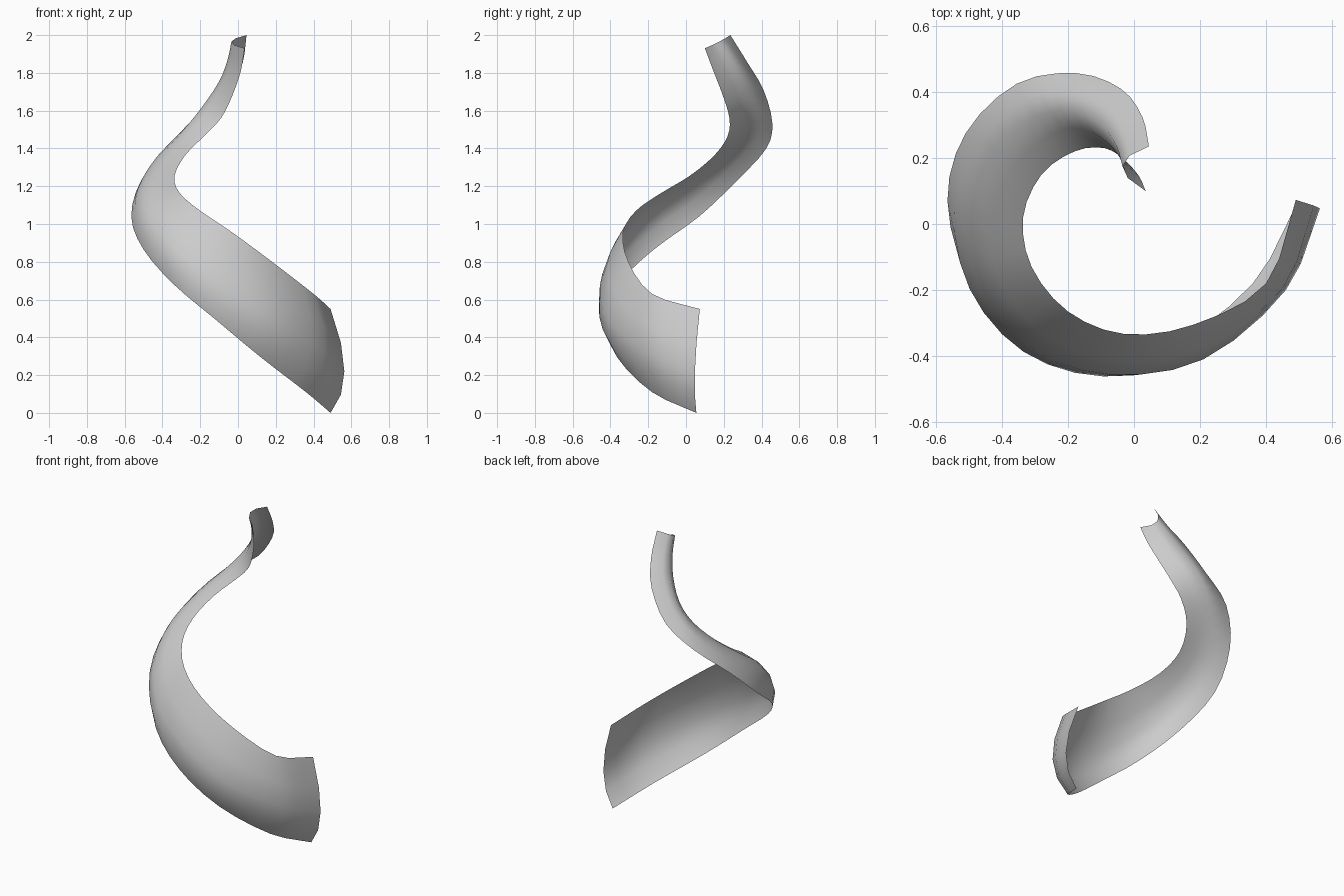
import bpy
from mathutils import Vector

# Cross-sections along the spiral: inner edge, crown, outer edge
SECTIONS = [
    ((.49, .073, .55), (.563, .047, .22), (.49, .055, 0)),
    ((.40, -.18, .63), (.46, -.20, .32), (.36, -.18, .11)),
    ((.18, -.305, .80), (.21, -.41, .49), (.12, -.365, .295)),
    ((-.03, -.333, .955), (-.07, -.456, .675), (-.12, -.43, .495)),
    ((-.20, -.265, 1.07), (-.31, -.38, .85), (-.34, -.36, .68)),
    ((-.31, -.13, 1.165), (-.465, -.20, 1.03), (-.50, -.17, .865)),
    ((-.336, .02, 1.255), (-.50, .03, 1.19), (-.565, .07, 1.04)),
    ((-.28, .15, 1.363), (-.415, .22, 1.35), (-.51, .275, 1.235)),
    ((-.18, .22, 1.465), (-.295, .325, 1.49), (-.355, .425, 1.40)),
    ((-.09, .23, 1.56), (-.19, .345, 1.62), (-.175, .457, 1.535)),
    ((-.03, .195, 1.68), (-.10, .30, 1.755), (-.04, .41, 1.71)),
    ((.015, .145, 1.81), (-.055, .24, 1.87), (.025, .325, 1.855)),
    ((.035, .10, 1.93), (-.035, .175, 1.965), (.045, .235, 2.0)),
]
ALONG, ACROSS = 36, 4


def spline(points, t):
    """Smooth curve through points, t from 0 to 1."""
    p = [Vector(q) for q in points]
    p = [2 * p[0] - p[1]] + p + [2 * p[-1] - p[-2]]
    u = t * (len(points) - 1)
    i = min(int(u), len(points) - 2)
    f = u - i
    a, b, c, d = p[i:i + 4]
    return .5 * (2 * b + (c - a) * f + (2 * a - 5 * b + 4 * c - d) * f ** 2
                 + (3 * b - a - 3 * c + d) * f ** 3)


# Curved, tapering strip
rails = list(zip(*SECTIONS))
verts = []
for i in range(ALONG + 1):
    a, m, b = (spline(r, i / ALONG) for r in rails)
    for j in range(ACROSS + 1):
        s = j / ACROSS
        verts.append(a * (1 - s) * (1 - 2 * s) + m * 4 * s * (1 - s) + b * s * (2 * s - 1))

n = ACROSS + 1
faces = [(i * n + j, i * n + j + 1, (i + 1) * n + j + 1, (i + 1) * n + j)
         for i in range(ALONG) for j in range(ACROSS)]
mesh = bpy.data.meshes.new("spiral_strip")
mesh.from_pydata(verts, [], faces)
mesh.shade_smooth()
strip = bpy.data.objects.new("spiral_strip", mesh)
bpy.context.collection.objects.link(strip)
